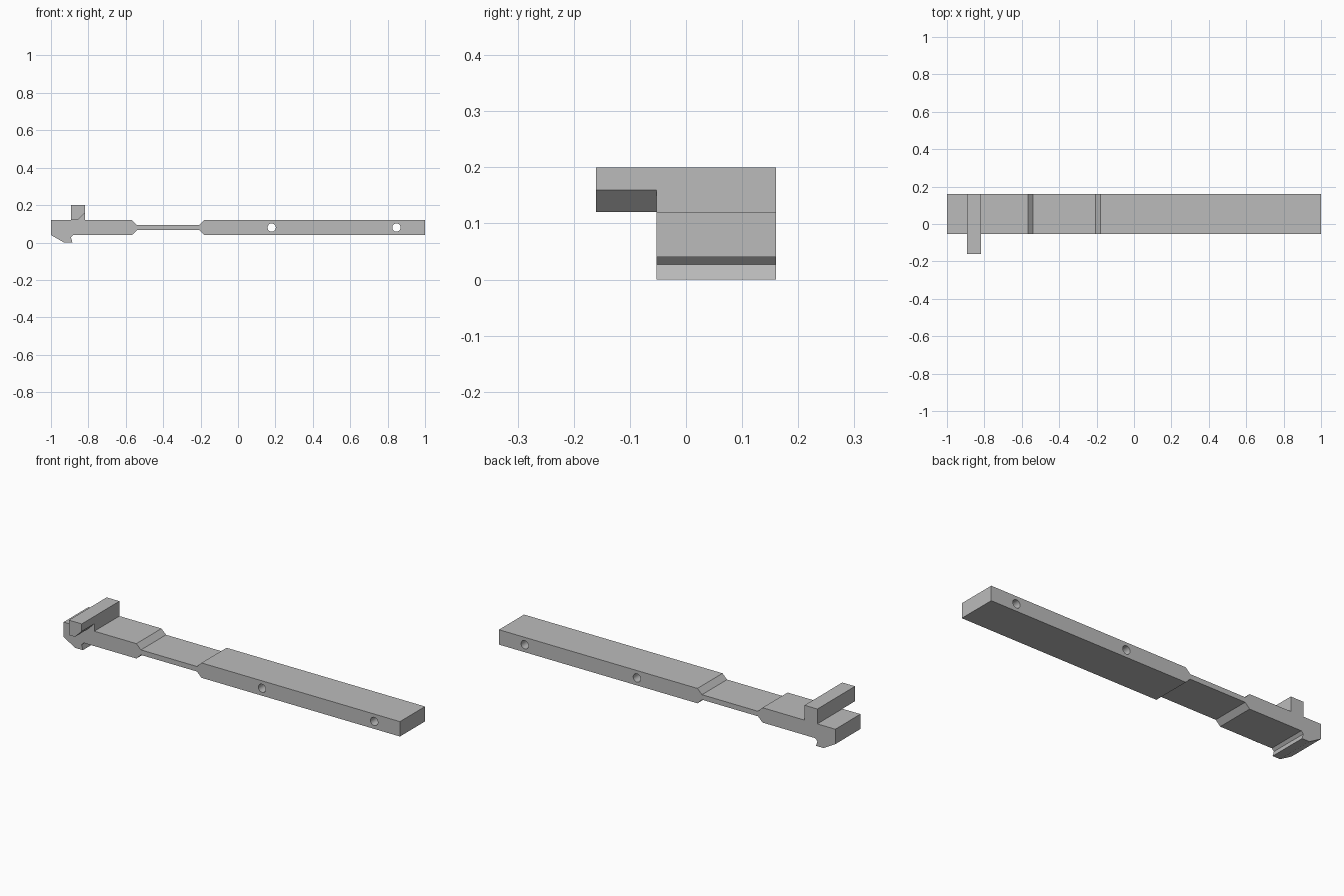
import bpy
import bmesh
from mathutils import Matrix, Vector
from math import pi

cube = bpy.data.objects.get("Cube")
if cube:
    bpy.data.objects.remove(cube, do_unlink=True)

grey = bpy.data.materials.new("plain grey")
grey.use_nodes = True
grey.diffuse_color = (0.5, 0.5, 0.5, 1)
grey.node_tree.nodes["Principled BSDF"].inputs["Base Color"].default_value = (0.5, 0.5, 0.5, 1)

FRONT, BACK, NOSE = -0.053, 0.16, -0.16
BOTTOM, TOP, MID, POST_TOP = 0.04, 0.12, 0.08, 0.2
THIN = 0.0135


def add_object(name, bm):
    bmesh.ops.recalc_face_normals(bm, faces=bm.faces)
    mesh = bpy.data.meshes.new(name)
    bm.to_mesh(mesh)
    bm.free()
    mesh.materials.append(grey)
    obj = bpy.data.objects.new(name, mesh)
    bpy.context.collection.objects.link(obj)
    return obj


def prism(name, profile, y0, y1):
    """Extrude an x-z profile along y."""
    bm = bmesh.new()
    face = bm.faces.new([bm.verts.new((x, y0, z)) for x, z in profile])
    result = bmesh.ops.extrude_face_region(bm, geom=[face])
    verts = [v for v in result["geom"] if isinstance(v, bmesh.types.BMVert)]
    bmesh.ops.translate(bm, verts=verts, vec=Vector((0, y1 - y0, 0)))
    return add_object(name, bm)


# Bar with thinned neck, upright post and hooked end
bar = prism("bar", [
    (-1, BOTTOM), (-0.93, 0), (-0.885, 0), (-0.893, 0.027), (-0.88, BOTTOM),
    (-0.567, BOTTOM), (-0.54, MID - THIN), (-0.207, MID - THIN), (-0.18, BOTTOM),
    (1, BOTTOM), (1, TOP),
    (-0.18, TOP), (-0.207, MID + THIN), (-0.54, MID + THIN), (-0.567, TOP),
    (-0.817, TOP), (-0.817, POST_TOP), (-0.893, POST_TOP), (-0.893, TOP), (-1, TOP),
], FRONT, BACK)

# Arm overhanging the front, bevelled underneath
prism("overhanging_arm", [
    (-0.893, TOP), (-0.857, TOP), (-0.817, 0.16), (-0.817, POST_TOP), (-0.893, POST_TOP),
], NOSE, FRONT)

# Two pin holes through the bar
bm = bmesh.new()
for x in (0.18, 0.847):
    bmesh.ops.create_cone(
        bm, cap_ends=True, segments=32, radius1=0.022, radius2=0.022, depth=1,
        matrix=Matrix.Translation((x, 0, MID)) @ Matrix.Rotation(pi / 2, 4, "X"))
cutter = add_object("pin_hole_cutter", bm)
cutter.hide_render = True

bpy.ops.object.select_all(action="DESELECT")
bar.select_set(True)
bpy.context.view_layer.objects.active = bar
mod = bar.modifiers.new("pin_holes", "BOOLEAN")
mod.operation = "DIFFERENCE"
mod.solver = "EXACT"
mod.object = cutter
bpy.ops.object.modifier_apply(modifier=mod.name)
bpy.data.objects.remove(cutter, do_unlink=True)
bpy.ops.object.shade_smooth_by_angle(angle=pi / 9)
